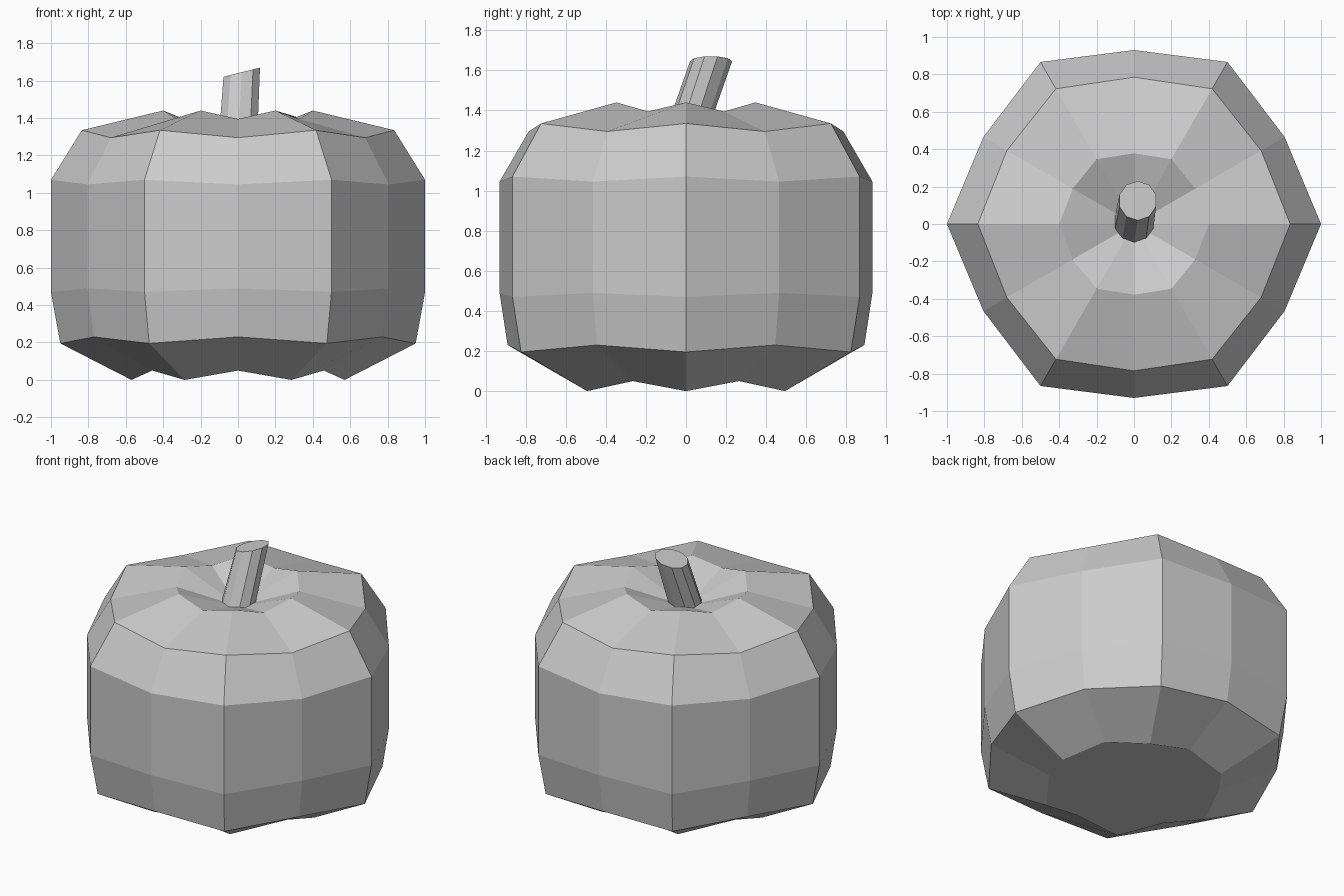
import bpy, bmesh
from math import cos, sin, pi

if "Cube" in bpy.data.objects:
    bpy.data.objects.remove(bpy.data.objects["Cube"])


def finish(bm, name):
    bmesh.ops.recalc_face_normals(bm, faces=bm.faces)
    mesh = bpy.data.meshes.new(name)
    bm.to_mesh(mesh)
    bm.free()
    obj = bpy.data.objects.new(name, mesh)
    bpy.context.collection.objects.link(obj)
    return obj


def bridge(bm, a, b):
    n = len(a)
    for i in range(n):
        j = (i + 1) % n
        bm.faces.new((a[i], a[j], b[j], b[i]))


# Pumpkin body: 12 sides, alternating ridges and grooves
# (ridge radius, ridge height, groove radius, groove height)
profile = [
    (0.57, 0.00, 0.53, 0.05),
    (0.95, 0.195, 0.89, 0.23),
    (1.00, 0.47, 0.93, 0.49),
    (1.00, 1.07, 0.93, 1.045),
    (0.835, 1.335, 0.785, 1.295),
    (0.40, 1.44, 0.378, 1.395),
]
bm = bmesh.new()
rings = []
for row in profile:
    ring = []
    for i in range(12):
        r, z = row[:2] if i % 2 == 0 else row[2:]
        a = i * pi / 6
        ring.append(bm.verts.new((r * cos(a), r * sin(a), z)))
    rings.append(ring)
for lower, upper in zip(rings, rings[1:]):
    bridge(bm, lower, upper)
bm.faces.new(rings[0])
# Sunken crown around the stem
centre = bm.verts.new((0, 0, 1.28))
for i in range(12):
    bm.faces.new((rings[-1][i], rings[-1][(i + 1) % 12], centre))
finish(bm, "pumpkin_body")

# Stem: 10 sides, leaning back with a slanted cut
bm = bmesh.new()
base, tip = [], []
for i in range(10):
    a = pi / 2 + i * pi / 5
    x, y = 0.108 * cos(a), 0.105 * sin(a)
    base.append(bm.verts.new((x, y, 1.29)))
    tip.append(bm.verts.new((0.02 + 0.95 * x, 0.125 + y, 1.645 + 0.24 * x)))
bridge(bm, base, tip)
bm.faces.new(base)
bm.faces.new(tip)
finish(bm, "stem")
